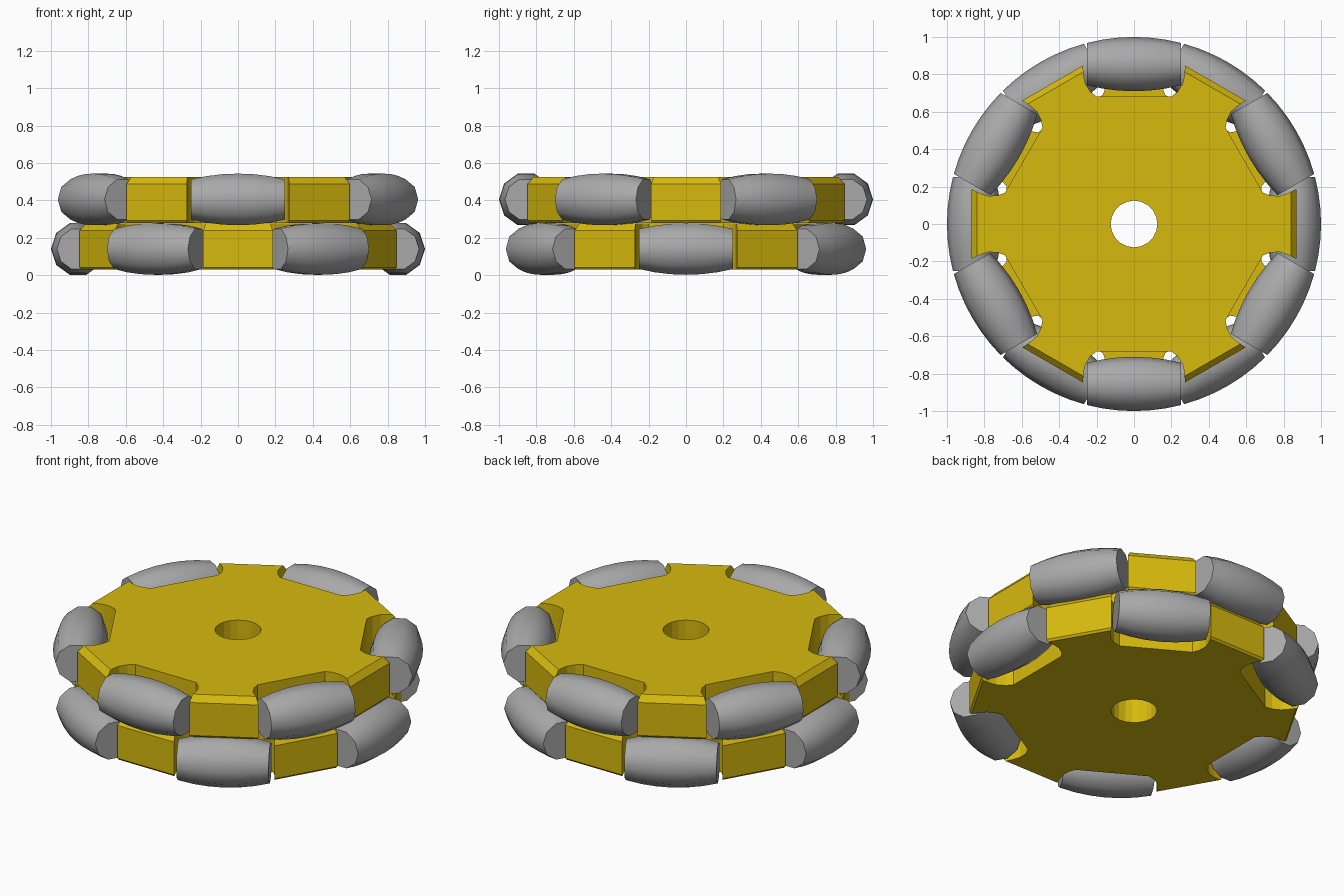
import bpy, bmesh, math
from mathutils import Matrix

old = bpy.data.objects.get("Cube")
if old:
    bpy.data.objects.remove(old, do_unlink=True)


def material(name, rgb):
    m = bpy.data.materials.new(name)
    m.use_nodes = True
    m.diffuse_color = (*rgb, 1)
    m.node_tree.nodes["Principled BSDF"].inputs["Base Color"].default_value = (*rgb, 1)
    return m


YELLOW = material("yellow plastic", (0.68, 0.49, 0.004))
GREY = material("grey rubber", (0.40, 0.40, 0.40))


def finish(name, bm, mat):
    bmesh.ops.recalc_face_normals(bm, faces=bm.faces)
    mesh = bpy.data.meshes.new(name)
    bm.to_mesh(mesh)
    bm.free()
    mesh.materials.append(mat)
    obj = bpy.data.objects.new(name, mesh)
    bpy.context.collection.objects.link(obj)
    return obj


def loft(bm, rings):
    """Join matching closed rings of points and cap both ends."""
    loops = [[bm.verts.new(p) for p in ring] for ring in rings]
    n = len(loops[0])
    for a, b in zip(loops, loops[1:]):
        for i in range(n):
            j = (i + 1) % n
            bm.faces.new((a[i], a[j], b[j], b[i]))
    bm.faces.new(loops[0])
    bm.faces.new(loops[-1])


# One half of a spoke's edge, from the pocket floor out to the tip
SPOKE_SIDE = [(0.69, 0.167), (0.73, 0.152), (0.78, 0.15), (0.82, 0.163), (0.87, 0.187)]


def plate_ring(z, turn, inset):
    """Six-spoked outline with its tips pulled in by inset."""
    side = SPOKE_SIDE[:-1] + [(0.87 - inset, 0.187 - inset * 0.48)]
    half = [(x, -y) for x, y in side]
    outline = half + side[::-1]
    ring = []
    for k in range(6):
        a = turn + k * math.pi / 3
        c, s = math.cos(a), math.sin(a)
        ring += [(x * c - y * s, x * s + y * c, z) for x, y in outline]
    return ring


# Cutter for the axle hole
bm = bmesh.new()
bmesh.ops.create_cone(bm, cap_ends=True, segments=20, radius1=0.125, radius2=0.125,
                      depth=1, matrix=Matrix.Translation((0, 0, 0.28)))
cutter = finish("axle_hole_cutter", bm, YELLOW)
cutter.hide_render = True
cutter.hide_viewport = True
cutter.display_type = 'WIRE'


def make_plate(name, z, turn):
    bm = bmesh.new()
    loft(bm, [plate_ring(z, turn, 0.01), plate_ring(z + 0.012, turn, 0),
              plate_ring(z + 0.208, turn, 0), plate_ring(z + 0.245, turn, 0.03)])
    obj = finish(name, bm, YELLOW)
    hole = obj.modifiers.new("axle hole", 'BOOLEAN')
    hole.operation = 'DIFFERENCE'
    hole.solver = 'EXACT'
    hole.object = cutter


# Barrel roller whose outer line follows the wheel's rim
RIM, AXIS, HALF, SIDES, STEPS = 1.0, 0.855, 0.25, 10, 6


def make_roller(name, z, angle):
    rings = []
    for i in range(STEPS + 1):
        t = -HALF + 2 * HALF * i / STEPS
        r = math.sqrt(RIM * RIM - t * t) - AXIS
        rings.append([(AXIS + r * math.cos(a), t, r * math.sin(a))
                      for a in (2 * math.pi * k / SIDES for k in range(SIDES))])
    bm = bmesh.new()
    loft(bm, rings)
    bm.transform(Matrix.Translation((0, 0, z)) @ Matrix.Rotation(angle, 4, 'Z'))
    obj = finish(name, bm, GREY)
    bpy.ops.object.select_all(action='DESELECT')
    obj.select_set(True)
    bpy.context.view_layer.objects.active = obj
    bpy.ops.object.shade_smooth_by_angle(angle=math.radians(45))


# Two staggered layers, each with six rollers between its spokes
STEP = math.pi / 6
for layer, base, axis_z, turn in (("lower", 0.03, 0.14, STEP), ("upper", 0.28, 0.405, 0)):
    make_plate(layer + "_plate", base, turn)
    for k in range(6):
        make_roller(f"{layer}_roller_{k + 1}", axis_z, turn + STEP + k * 2 * STEP)
